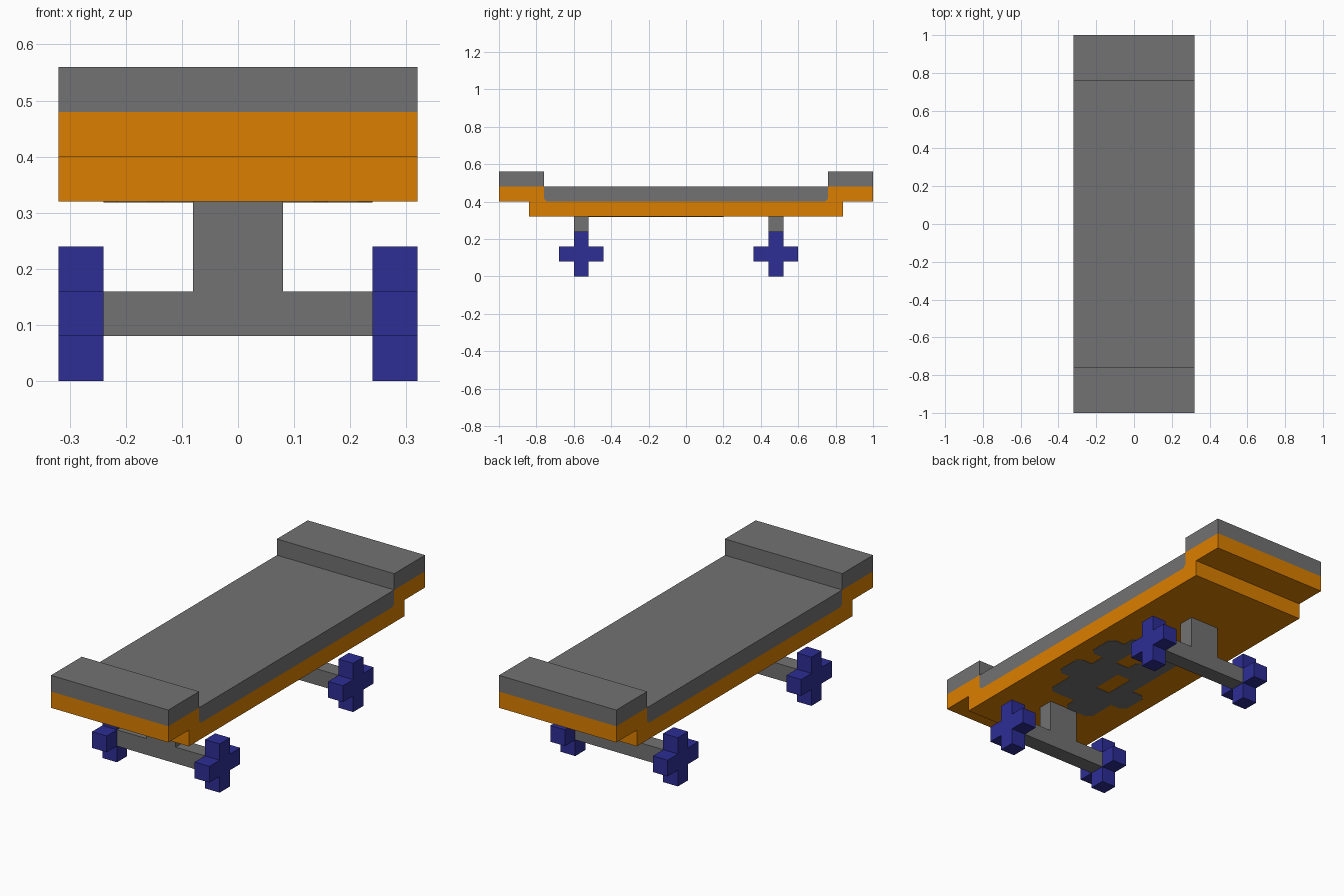
import bpy, bmesh
from mathutils import Vector

if "Cube" in bpy.data.objects:
    bpy.data.objects.remove(bpy.data.objects["Cube"], do_unlink=True)

V = 0.08  # block size


def material(name, colour):
    m = bpy.data.materials.new(name)
    m.use_nodes = True
    m.diffuse_color = (*colour, 1)
    m.node_tree.nodes["Principled BSDF"].inputs["Base Color"].default_value = (*colour, 1)
    return m


GREY = material("dark grey", (0.168, 0.168, 0.168))
ORANGE = material("orange", (0.71, 0.212, 0))
BLUE = material("deep blue", (0.026, 0.026, 0.302))


def finish(bm, name, mat):
    bmesh.ops.recalc_face_normals(bm, faces=bm.faces)
    mesh = bpy.data.meshes.new(name)
    bm.to_mesh(mesh)
    bm.free()
    mesh.materials.append(mat)
    ob = bpy.data.objects.new(name, mesh)
    bpy.context.collection.objects.link(ob)
    return ob


def extrude(bm, faces, offset):
    out = bmesh.ops.extrude_face_region(bm, geom=faces, use_keep_orig=True)
    verts = [g for g in out["geom"] if isinstance(g, bmesh.types.BMVert)]
    bmesh.ops.translate(bm, verts=verts, vec=offset)


def extrude_x(name, profile, x0, x1, mat):
    """Extrude a (y, z) profile from x0 to x1."""
    bm = bmesh.new()
    face = bm.faces.new([bm.verts.new((x0, y, z)) for y, z in profile])
    extrude(bm, [face], (x1 - x0, 0, 0))
    return finish(bm, name, mat)


def box(name, lo, hi, mat):
    lo, hi = Vector(lo), Vector(hi)
    bm = bmesh.new()
    bmesh.ops.create_cube(bm, size=1)
    bmesh.ops.scale(bm, verts=bm.verts, vec=hi - lo)
    bmesh.ops.translate(bm, verts=bm.verts, vec=(lo + hi) / 2)
    return finish(bm, name, mat)


def mirrored(half):
    return half + [(-y, z) for y, z in reversed(half)]


# Stepped wooden deck and the grip layer on top
half_width = 4 * V
deck = [(0.84, 0.32), (0.84, 0.4), (1, 0.4), (1, 0.48),
        (0.76, 0.48), (0.76, 0.415), (0.745, 0.4)]
grip = [(0.745, 0.4), (0.76, 0.415), (0.76, 0.48)]
extrude_x("deck", mirrored(deck), -half_width, half_width, ORANGE)
extrude_x("grip_middle", mirrored(grip), -half_width, half_width, GREY)
for name, y0, y1 in (("grip_front", -1, -0.76), ("grip_back", 0.76, 1)):
    box(name, (-half_width, y0, 0.48), (half_width, y1, 0.56), GREY)

# Trucks with cross-shaped wheels
for end, yc in (("front", -0.56), ("back", 0.48)):
    a, b = yc - V / 2, yc + V / 2
    box(end + "_truck_post", (-V, a, 2 * V), (V, b, 4 * V), GREY)
    box(end + "_axle", (-3 * V, a, V), (3 * V, b, 2 * V), GREY)
    cross = [(a, 0), (b, 0), (b, V), (b + V, V), (b + V, 2 * V), (b, 2 * V),
             (b, 3 * V), (a, 3 * V), (a, 2 * V), (a - V, 2 * V), (a - V, V), (a, V)]
    extrude_x(end + "_left_wheel", cross, 3 * V, 4 * V, BLUE)
    extrude_x(end + "_right_wheel", cross, -4 * V, -3 * V, BLUE)

# Painted pattern under the deck with clipped corners, rows run front to back
pattern = [".##...",
           ".####.",
           "#####.",
           "##.###",
           ".#.###",
           ".####.",
           ".##.##",
           ".#..##",
           ".####."]
bm = bmesh.new()
for row, cells in enumerate(pattern):
    for col, cell in enumerate(cells):
        if cell == "#":
            x, y = (col - 3) * V, -0.52 + row * V
            corners = [(x, y), (x, y + V), (x + V, y + V), (x + V, y)]
            bm.faces.new([bm.verts.new((*c, 0.3205)) for c in corners])
bmesh.ops.remove_doubles(bm, verts=bm.verts, dist=0.001)
bmesh.ops.bevel(bm, geom=[v for v in bm.verts if len(v.link_faces) == 1],
                offset=0.025, segments=1, affect="VERTICES")
extrude(bm, bm.faces[:], (0, 0, -0.0025))
finish(bm, "underside_pattern", GREY)
